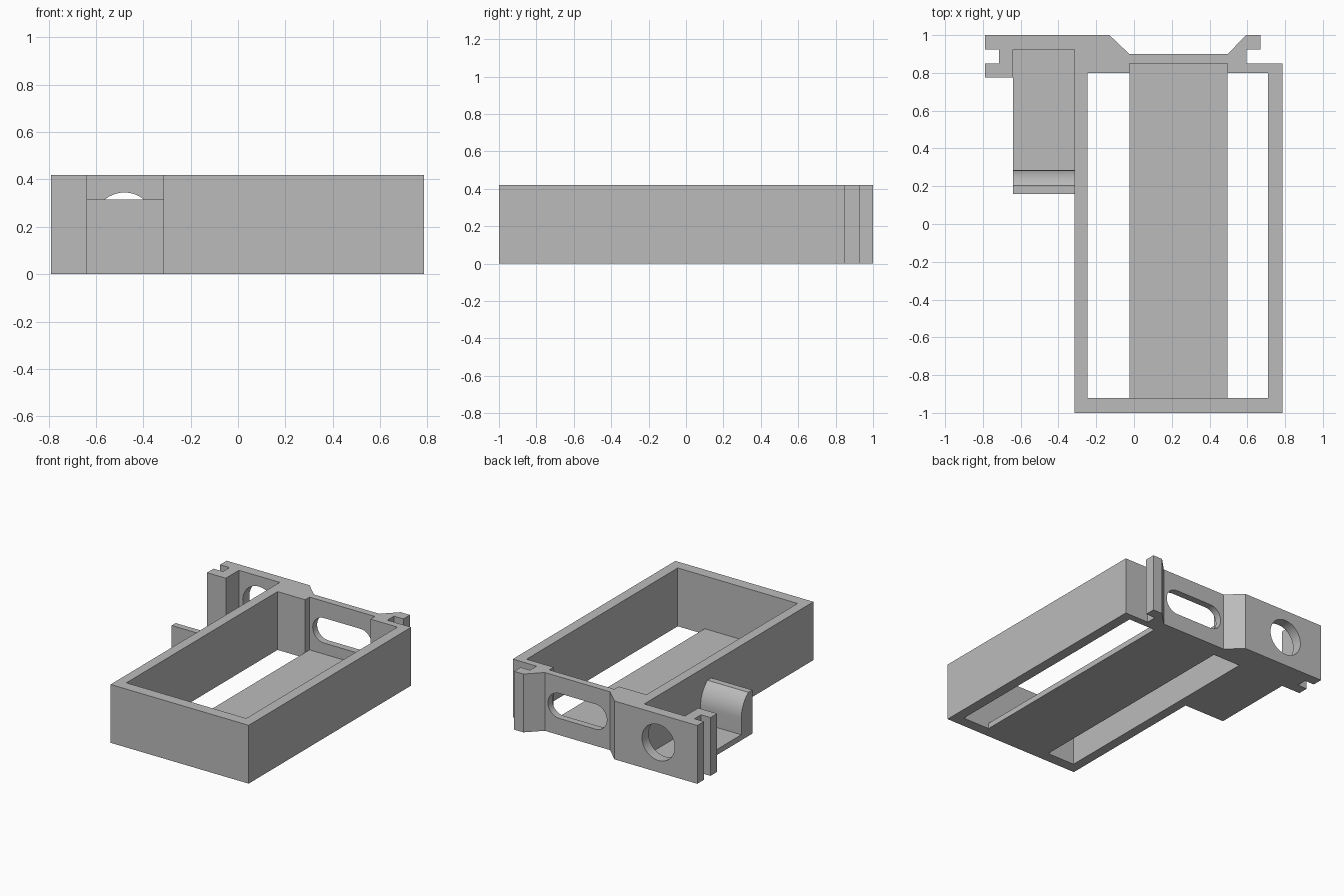
import bpy
import bmesh
from math import pi, cos, sin
from mathutils import Matrix

cube = bpy.data.objects.get("Cube")
if cube:
    bpy.data.objects.remove(cube)

HEIGHT, FLOOR = 0.42, 0.04

grey = bpy.data.materials.new("plain grey")
grey.use_nodes = True
grey.diffuse_color = (0.5, 0.5, 0.5, 1)
grey.node_tree.nodes["Principled BSDF"].inputs["Base Color"].default_value = grey.diffuse_color

# Maps a profile (u, v) and depth w to world axes
AXES = {
    "z": Matrix.Identity(3),
    "x": Matrix(((0, 0, 1), (1, 0, 0), (0, 1, 0))),
    "y": Matrix(((1, 0, 0), (0, 0, 1), (0, 1, 0))),
}


def prism(name, profile, low, high, axis="z"):
    """Extrude a flat profile along one axis."""
    bm = bmesh.new()
    face = bm.faces.new([bm.verts.new((u, v, low)) for u, v in profile])
    top = bmesh.ops.extrude_face_region(bm, geom=[face])["geom"]
    moved = [v for v in top if isinstance(v, bmesh.types.BMVert)]
    bmesh.ops.translate(bm, verts=moved, vec=(0, 0, high - low))
    bm.transform(AXES[axis].to_4x4())
    bmesh.ops.recalc_face_normals(bm, faces=bm.faces)
    mesh = bpy.data.meshes.new(name)
    bm.to_mesh(mesh)
    bm.free()
    mesh.materials.append(grey)
    obj = bpy.data.objects.new(name, mesh)
    bpy.context.collection.objects.link(obj)
    return obj


def rect(x0, x1, y0, y1):
    return [(x0, y0), (x1, y0), (x1, y1), (x0, y1)]


def arc(cx, cy, r, start, end, steps):
    return [(cx + r * cos(start + (end - start) * i / steps),
             cy + r * sin(start + (end - start) * i / steps)) for i in range(steps + 1)]


def combine(target, other, operation):
    """Boolean two parts, keep the result and drop the helper."""
    mod = target.modifiers.new("combine", "BOOLEAN")
    mod.operation, mod.object, mod.solver = operation, other, "EXACT"
    graph = bpy.context.evaluated_depsgraph_get()
    result = bpy.data.meshes.new_from_object(target.evaluated_get(graph))
    target.modifiers.clear()
    target.data = result
    bpy.data.objects.remove(other)


# Tray body with the grooved mounting rails along the back
outline = [
    (-0.79, 1), (-0.13, 1), (-0.025, 0.9), (0.495, 0.9), (0.595, 1), (0.67, 1),
    (0.67, 0.925), (0.595, 0.925), (0.595, 0.85), (0.785, 0.85), (0.785, -1),
    (-0.315, -1), (-0.315, 0.925), (-0.64, 0.925), (-0.64, 0.775), (-0.79, 0.775),
    (-0.79, 0.85), (-0.715, 0.85), (-0.715, 0.925), (-0.79, 0.925),
]
body = prism("tray_body", outline, 0, HEIGHT)

# Inner well, with a shallow recess in the back wall
well = [(-0.245, -0.92), (0.71, -0.92), (0.71, 0.8), (0.495, 0.8), (0.495, 0.85),
        (-0.025, 0.85), (-0.025, 0.8), (-0.245, 0.8)]
combine(body, prism("well_cutter", well, FLOOR, 1), "DIFFERENCE")

# Openings on both sides of the floor strip
for x0, x1 in ((-0.245, -0.025), (0.495, 0.71)):
    combine(body, prism("floor_cutter", rect(x0, x1, -0.92, 0.8), -0.1, 0.2), "DIFFERENCE")

# Rounded slot and round hole through the back wall
slot = arc(0.38, 0.21, 0.09, -pi / 2, pi / 2, 16) + arc(0.09, 0.21, 0.09, pi / 2, 3 * pi / 2, 16)
combine(body, prism("slot_cutter", slot, 0.82, 1.1, "y"), "DIFFERENCE")
hole = arc(-0.48, 0.215, 0.13, 0, 2 * pi, 48)[:-1]
combine(body, prism("hole_cutter", hole, 0.88, 1.1, "y"), "DIFFERENCE")

# Side cradle: a floor with a rounded end stop
stop = arc(0.085, 0.155, 0.2, 0, 0.9273, 12)
cradle = [(0.925, 0), (0.925, FLOOR), (0.285, FLOOR)] + stop + [(0.16, 0.315), (0.16, 0)]
combine(body, prism("side_cradle", cradle, -0.64, -0.315, "x"), "UNION")

bpy.context.view_layer.objects.active = body
body.select_set(True)
bpy.ops.object.shade_smooth_by_angle(angle=0.5)
